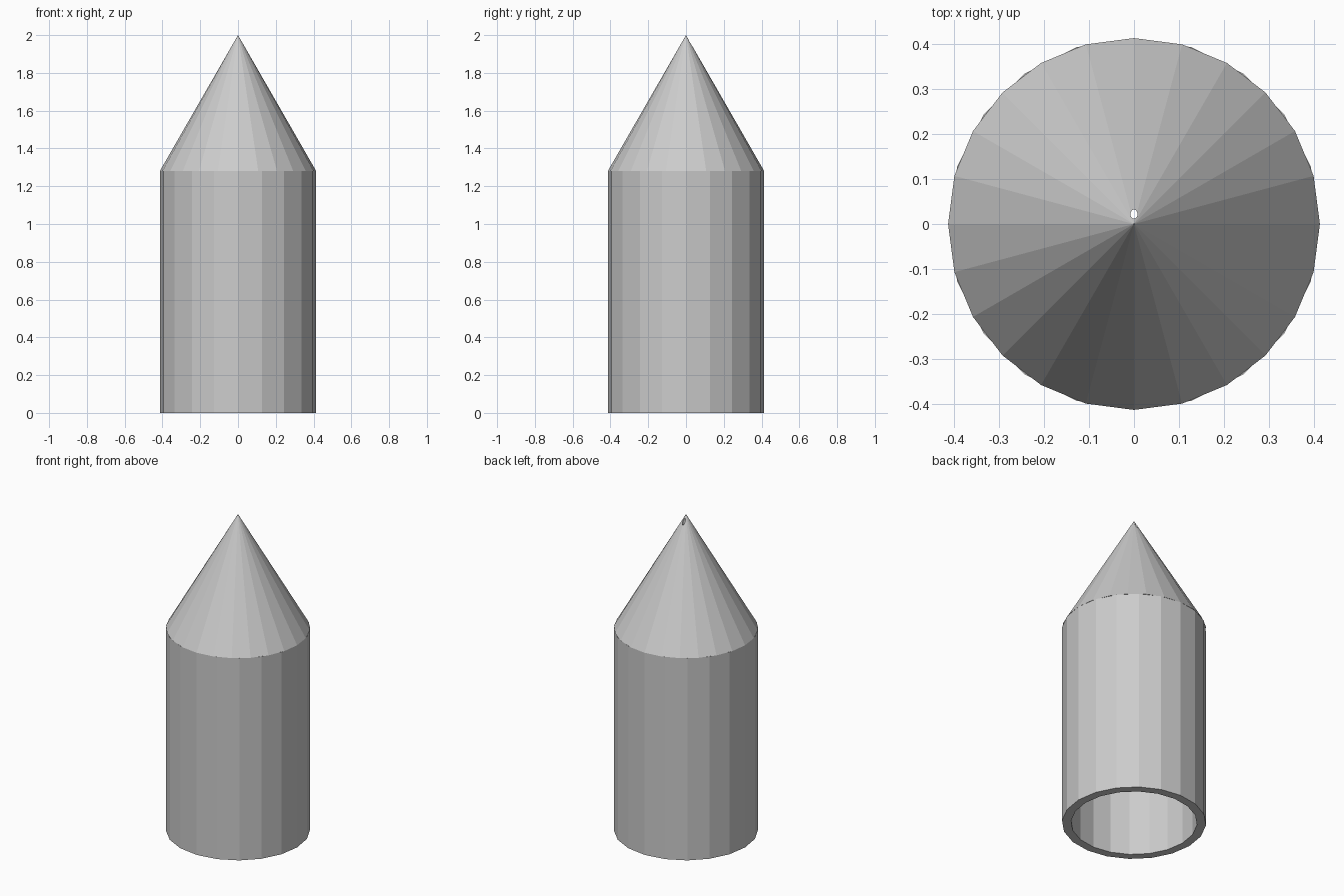
import bpy, bmesh, math

if "Cube" in bpy.data.objects:
    bpy.data.objects.remove(bpy.data.objects["Cube"])


def lathe(name, profile, sides):
    """Revolve a closed (radius, z) profile around z; radius 0 makes a tip."""
    bm = bmesh.new()
    rings = []
    for r, z in profile:
        if r == 0:
            rings.append([bm.verts.new((0, 0, z))] * sides)
        else:
            rings.append([bm.verts.new((r * math.cos(2 * math.pi * i / sides),
                                        r * math.sin(2 * math.pi * i / sides), z))
                          for i in range(sides)])
    for k, a in enumerate(rings):
        b = rings[(k + 1) % len(rings)]
        if a[0] is a[1] and b[0] is b[1]:
            continue
        for i in range(sides):
            j = (i + 1) % sides
            loop = list(dict.fromkeys((a[i], a[j], b[j], b[i])))
            bm.faces.new(loop)
    bmesh.ops.recalc_face_normals(bm, faces=bm.faces)
    mesh = bpy.data.meshes.new(name)
    bm.to_mesh(mesh)
    bm.free()
    obj = bpy.data.objects.new(name, mesh)
    bpy.context.collection.objects.link(obj)
    return obj


R, R_IN = 0.414, 0.362
SEAM, TOP = 1.28, 2.0
slope = (TOP - SEAM) / R

# Open-ended body tube
lathe("body_tube", [(R, 0), (R, SEAM), (R_IN, SEAM), (R_IN, 0)], 20)

# Hollow nose cone
nose = lathe("nose_cone", [(R, SEAM), (0, TOP),
                           (0, SEAM + R_IN * slope), (R_IN, SEAM)], 24)

# Small vertical vent hole beside the tip
bpy.ops.mesh.primitive_cylinder_add(vertices=12, radius=1, depth=0.5,
                                    location=(0, 0.022, 1.9))
cutter = bpy.context.object
cutter.name = "vent_cutter"
cutter.scale = (0.008, 0.0105, 1)
cutter.hide_render = True
cutter.display_type = 'WIRE'
cut = nose.modifiers.new("vent_hole", 'BOOLEAN')
cut.operation = 'DIFFERENCE'
cut.solver = 'EXACT'
cut.object = cutter
